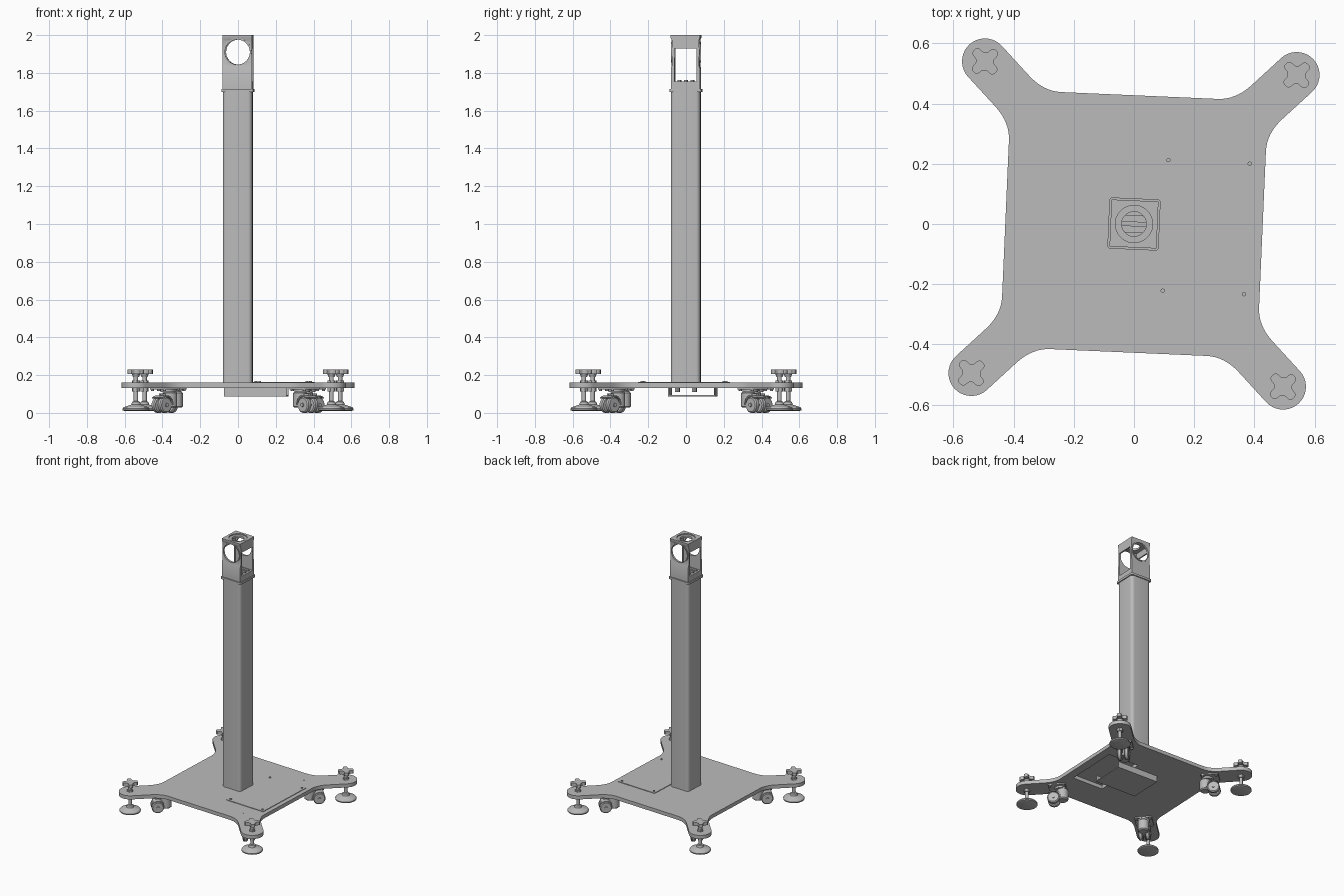
import bpy, bmesh
from math import sin, cos, pi, radians, sqrt, tanh
from mathutils import Matrix, Vector

cube = bpy.data.objects.get("Cube")
if cube:
    bpy.data.objects.remove(cube, do_unlink=True)

grey = bpy.data.materials.new("mid grey metal")
grey.use_nodes = True
grey.diffuse_color = (0.5, 0.5, 0.5, 1)
grey.node_tree.nodes["Principled BSDF"].inputs["Base Color"].default_value = (0.5, 0.5, 0.5, 1)

TURN = Matrix.Rotation(radians(-2.5), 4, 'Z')   # whole stand is slightly turned
ALONG_Y = Matrix.Rotation(pi / 2, 4, 'X')       # profile (x, z), extruded to -y
ALONG_X = Matrix.Rotation(pi / 2, 4, 'Z') @ ALONG_Y  # profile (y, z), extruded to +x
parts = []


def finish(name, bm, M):
    bmesh.ops.recalc_face_normals(bm, faces=bm.faces)
    bm.transform(TURN @ M)
    mesh = bpy.data.meshes.new(name)
    bm.to_mesh(mesh)
    bm.free()
    mesh.materials.append(grey)
    ob = bpy.data.objects.new(name, mesh)
    bpy.context.collection.objects.link(ob)
    parts.append(ob)
    return ob


def prism(name, pts, z0, z1, M=Matrix()):
    bm = bmesh.new()
    face = bm.faces.new([bm.verts.new((x, y, z0)) for x, y in pts])
    top = bmesh.ops.extrude_face_region(bm, geom=[face])["geom"]
    bmesh.ops.translate(bm, vec=(0, 0, z1 - z0),
                        verts=[g for g in top if isinstance(g, bmesh.types.BMVert)])
    return finish(name, bm, M)


def lathe(name, profile, M=Matrix(), seg=32):
    bm = bmesh.new()
    rings = [[bm.verts.new((r * cos(2 * pi * i / seg), r * sin(2 * pi * i / seg), z))
              for i in range(seg)] for r, z in profile]
    for a, b in zip(rings, rings[1:]):
        for i in range(seg):
            j = (i + 1) % seg
            bm.faces.new((a[i], a[j], b[j], b[i]))
    bm.faces.new(rings[0])
    bm.faces.new(rings[-1])
    return finish(name, bm, M)


def rod(name, r, z0, z1, M=Matrix(), seg=32):
    return lathe(name, [(r, z0), (r, z1)], M, seg)


def rect(x0, x1, y0, y1):
    return [(x0, y0), (x1, y0), (x1, y1), (x0, y1)]


def rounded(h, r, n=6):
    pts = []
    for q, (sx, sy) in enumerate([(1, 1), (-1, 1), (-1, -1), (1, -1)]):
        for i in range(n + 1):
            a = pi / 2 * (q + i / n)
            pts.append((sx * (h - r) + r * cos(a), sy * (h - r) + r * sin(a)))
    return pts


def cut(target, cutters):
    for c in cutters:
        mod = target.modifiers.new("cut", 'BOOLEAN')
        mod.object, mod.operation, mod.solver = c, 'DIFFERENCE', 'EXACT'
        bpy.context.view_layer.objects.active = target
        bpy.ops.object.modifier_apply(modifier=mod.name)
        parts.remove(c)
        bpy.data.objects.remove(c, do_unlink=True)


def at(x, y, z=0):
    return Matrix.Translation((x, y, z))


# Base plate: square with four rounded arms, filleted where they meet
ARM, R, HALF = 0.518, 0.076, 0.427
k = R / sqrt(2)
corner = Vector((HALF - 2 * k, HALF))
before, after = corner - Vector((0.06, 0)), corner + Vector((0.05, 0.05))
fillet = [before.lerp(corner, t).lerp(corner.lerp(after, t), t)
          for t in [i / 8 for i in range(9)]]
quarter = [(v.x, v.y) for v in fillet]
quarter += [(ARM + R * cos(a), ARM + R * sin(a))
            for a in [pi * (0.75 - i / 20) for i in range(21)]]
quarter += [(v.y, v.x) for v in reversed(fillet)]
outline = []
for q in range(4):
    spin = Matrix.Rotation(-q * pi / 2, 2)
    outline += [tuple(spin @ Vector(p)) for p in quarter]
base = prism("base_plate", outline, 0.133, 0.16)
cut(base, [prism("hatch_cutter", rect(0.12, 0.365, -0.2, 0.2), 0.1, 0.2)])

# Hatch cover with its screws, and the open tray underneath
prism("hatch_cover", rect(0.085, 0.395, -0.237, 0.237), 0.16, 0.164)
for x in (0.105, 0.375):
    for y in (-0.217, 0.217):
        rod("cover_screw", 0.007, 0.16, 0.17, at(x, y), 16)
for y in (-0.333, 0.333):
    rod("plate_plug", 0.004, 0.155, 0.161, at(0.305, y), 12)
prism("tray_floor", rect(-0.07, 0.26, -0.083, 0.165), 0.088, 0.094)
for y in (-0.083, 0.159):
    prism("tray_wall", rect(-0.07, 0.26, y, y + 0.006), 0.088, 0.133)

# Column, collar, and bolts that hold the column from below
prism("column", rounded(0.078, 0.022), 0.16, 1.702)
prism("collar", rounded(0.085, 0.01), 1.7, 1.716)
for x in (-0.045, 0.045):
    for y in (-0.045, 0.045):
        rod("column_bolt", 0.013, 0.11, 0.133, at(x, y), 6)

# Head: waisted block, hollowed, with round, square and top openings
side = [(0.077, 1.716), (0.077, 1.825), (0.071, 1.84), (0.071, 1.972), (0.078, 1.985), (0.078, 2)]
side += [(-y, z) for y, z in reversed(side)]
head = prism("head", side, -0.078, 0.078, ALONG_X)
cut(head, [
    prism("cavity_cutter", rect(-0.068, 0.068, -0.062, 0.062), 1.755, 1.977),
    prism("window_cutter", rect(-0.058, 0.058, 1.755, 1.93), -0.1, 0.1, ALONG_X),
    rod("port_cutter", 0.066, -0.1, 0.1, at(0, 0, 1.91) @ ALONG_Y, 48),
    rod("recess_cutter", 0.062, 1.992, 2.05, seg=48),
    rod("top_cutter", 0.041, 1.9, 2.05, seg=48),
])
for s in (-1, 1):
    ring = rod("port_ring", 0.074, -0.003, 0.003, at(0, s * 0.073, 1.91) @ ALONG_Y, 48)
    cut(ring, [rod("ring_cutter", 0.066, -0.1, 0.1, at(0, 0, 1.91) @ ALONG_Y, 48)])
    for t in (-1, 1):
        rod("head_screw", 0.005, 1.99, 1.9995, at(s * 0.06, t * 0.06), 12)
for y in (-0.035, 0, 0.035):
    prism("window_tab", rect(-0.065, 0.065, y - 0.008, y + 0.008), 1.75, 1.762)

# Fender outline over the caster wheels
arc = [radians(50 + 13 * i) for i in range(11)]
fender = [(0.05 * cos(a), 0.05 * sin(a)) for a in arc]
fender += [(0.044 * cos(a), 0.044 * sin(a)) for a in reversed(arc)]
# Four-lobed knob outline
knob = []
for i in range(64):
    a = 2 * pi * i / 64
    r = 0.041 + 0.011 * tanh(2 * cos(4 * a)) / tanh(2)
    knob.append((r * cos(a), r * sin(a)))

# Each arm: levelling foot with knob, and a twin-wheel caster
for q in range(4):
    arm = Matrix.Rotation(pi / 4 + q * pi / 2, 4, 'Z')
    F = arm @ at(ARM * sqrt(2), 0)
    lathe("levelling_foot", [(0.06, 0.01), (0.071, 0.014), (0.072, 0.022), (0.066, 0.03),
                             (0.025, 0.044), (0.021, 0.058), (0.012, 0.062)], F, 40)
    rod("foot_stem", 0.012, 0.05, 0.206, F, 20)
    rod("lower_nut", 0.021, 0.112, 0.133, F, 6)
    rod("upper_nut", 0.021, 0.16, 0.172, F, 6)
    lathe("knob_hub", [(0.016, 0.19), (0.022, 0.206)], F, 24)
    prism("knob", knob, 0.205, 0.229, F)

    C = arm @ at(0.37 * sqrt(2), 0)
    prism("caster_plate", rounded(0.06, 0.012, 4), 0.124, 0.134, C)
    for x in (-0.047, 0.047):
        for y in (-0.047, 0.047):
            rod("caster_bolt", 0.009, 0.115, 0.125, C @ at(x, y), 6)
    rod("caster_swivel", 0.04, 0.11, 0.125, C @ at(-0.02, 0))
    lathe("caster_body", [(0.03, 0.028), (0.038, 0.035), (0.038, 0.105), (0.03, 0.113)],
          C @ at(-0.035, 0))
    W = C @ at(0.025, 0, 0.042) @ ALONG_Y
    prism("caster_fender", fender, -0.042, 0.042, W)
    prism("caster_fork", rect(-0.05, 0.012, -0.012, 0.06), -0.006, 0.006, W)
    rod("caster_axle", 0.01, -0.045, 0.045, W, 16)
    for y in (-0.024, 0.024):
        lathe("caster_wheel", [(0.036, -0.015), (0.042, -0.009), (0.042, 0.009), (0.036, 0.015)],
              W @ at(0, 0, y))

# Smooth the round surfaces and keep the edges sharp
bpy.ops.object.select_all(action='DESELECT')
for ob in parts:
    ob.select_set(True)
bpy.context.view_layer.objects.active = base
bpy.ops.object.shade_smooth_by_angle(angle=radians(32))
